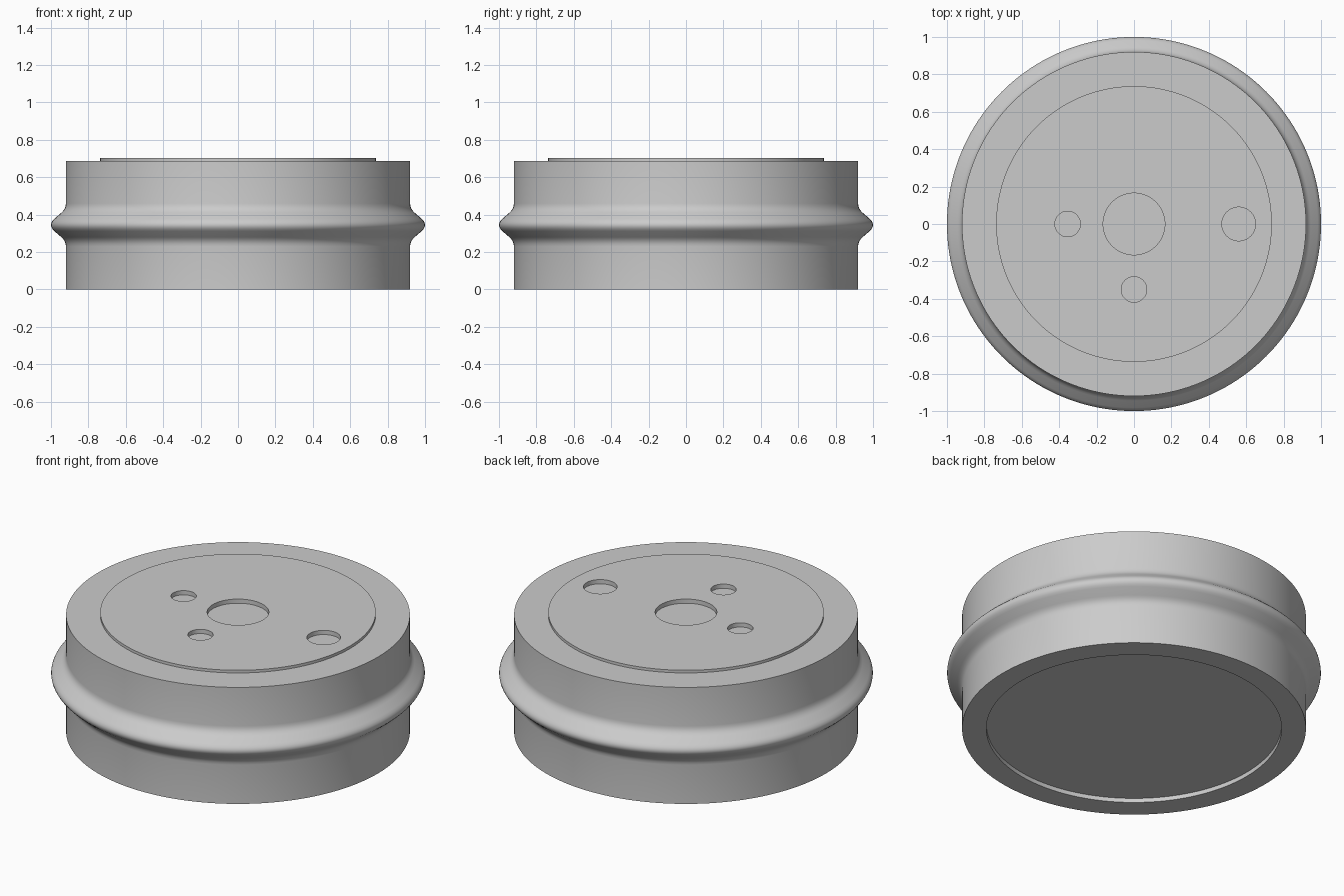
import bpy
import bmesh
import math

SEGMENTS = 160

old = bpy.data.objects.get("Cube")
if old:
    bpy.data.objects.remove(old, do_unlink=True)

grey = bpy.data.materials.new("plain_grey")
grey.use_nodes = True
grey.diffuse_color = (0.6, 0.6, 0.6, 1)
grey.node_tree.nodes["Principled BSDF"].inputs["Base Color"].default_value = (0.6, 0.6, 0.6, 1)


def lathe(name, profile):
    """Revolve (radius, height) points about z and cap both open ends."""
    bm = bmesh.new()
    rings = []
    for r, z in profile:
        angles = [math.tau * i / SEGMENTS for i in range(SEGMENTS)]
        rings.append([bm.verts.new((r * math.cos(a), r * math.sin(a), z)) for a in angles])
    for low, high in zip(rings, rings[1:]):
        for i in range(SEGMENTS):
            j = (i + 1) % SEGMENTS
            bm.faces.new((low[i], low[j], high[j], high[i]))
    bm.faces.new(rings[0][::-1])
    bm.faces.new(rings[-1])
    bmesh.ops.recalc_face_normals(bm, faces=bm.faces)
    mesh = bpy.data.meshes.new(name)
    bm.to_mesh(mesh)
    bm.free()
    mesh.materials.append(grey)
    obj = bpy.data.objects.new(name, mesh)
    bpy.context.collection.objects.link(obj)
    return obj


# Ridge: concave fillet, slope and rounded crest, mirrored about mid height
MID = 0.345
upper = [(1.0, 0), (0.998, 0.011), (0.992, 0.022), (0.982, 0.033), (0.945, 0.065),
         (0.935, 0.075), (0.927, 0.087), (0.922, 0.1), (0.92, 0.115)]
ridge = [(r, MID - h) for r, h in reversed(upper)] + [(r, MID + h) for r, h in upper[1:]]

# Drum: shallow recess below, ridged wall, raised disc on top
TOP = 0.704
profile = [(0.79, 0.025), (0.79, 0), (0.92, 0)] + ridge
profile += [(0.92, 0.688), (0.737, 0.688), (0.737, TOP)]
drum = lathe("ridged_drum", profile)

# Blind holes in the raised disc: x, y, radius
holes = [(0, 0, 0.165), (-0.355, 0, 0.068), (0, -0.35, 0.068), (0.56, 0, 0.09)]
DEPTH = 0.025
bpy.context.view_layer.objects.active = drum
for x, y, r in holes:
    cutter = lathe("hole_cutter", [(r, TOP - DEPTH), (r, TOP + 0.1)])
    cutter.location = (x, y, 0)
    cutter.hide_render = True
    cut = drum.modifiers.new("hole", "BOOLEAN")
    cut.operation = "DIFFERENCE"
    cut.solver = "EXACT"
    cut.object = cutter
    bpy.context.view_layer.update()
    bpy.ops.object.modifier_apply(modifier=cut.name)
    bpy.data.objects.remove(cutter, do_unlink=True)

# Smooth round walls with crisp rims
bpy.ops.object.select_all(action="DESELECT")
drum.select_set(True)
bpy.context.view_layer.objects.active = drum
bpy.ops.object.shade_smooth_by_angle(angle=math.radians(35))
